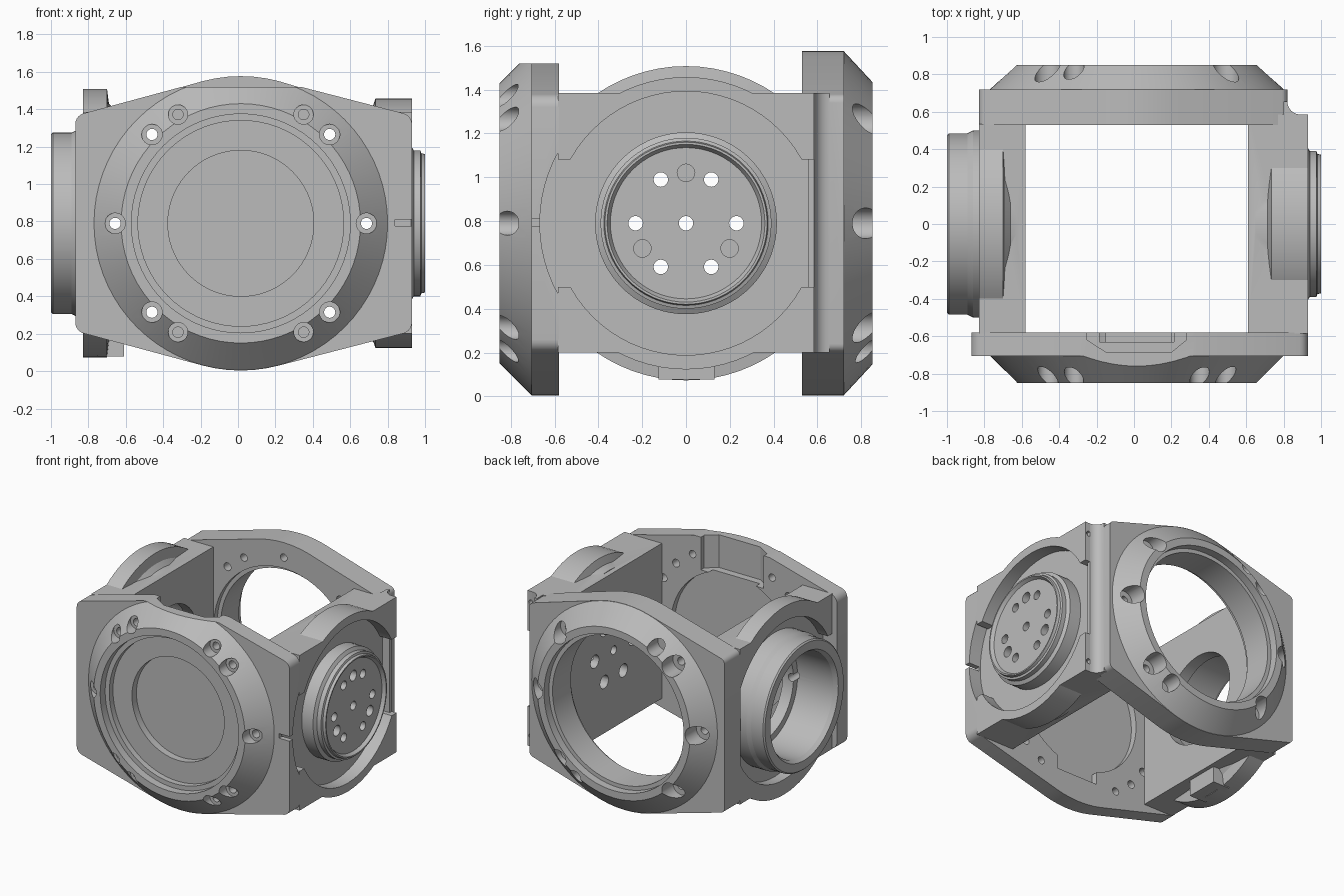
import bpy, bmesh
from math import sin, cos, pi, radians

CX, CZ = 0.015, 0.79      # centre of the front and back bores
SEG = 72

if "Cube" in bpy.data.objects:
    bpy.data.objects.remove(bpy.data.objects["Cube"], do_unlink=True)

grey = bpy.data.materials.new("machined_grey")
grey.use_nodes = True
grey.diffuse_color = (0.5, 0.5, 0.5, 1)
grey.node_tree.nodes["Principled BSDF"].inputs["Base Color"].default_value = (0.5, 0.5, 0.5, 1)


def make(name, bm):
    bmesh.ops.remove_doubles(bm, verts=bm.verts, dist=0.0001)
    bmesh.ops.dissolve_limit(bm, angle_limit=radians(0.5), verts=bm.verts, edges=bm.edges)
    bmesh.ops.recalc_face_normals(bm, faces=bm.faces)
    me = bpy.data.meshes.new(name)
    bm.to_mesh(me)
    bm.free()
    me.materials.append(grey)
    ob = bpy.data.objects.new(name, me)
    bpy.context.collection.objects.link(ob)
    return ob


def lathe(name, axis, profile, u=None, z=CZ, seg=SEG):
    """Revolve a closed (radius, position) profile about a line along x or y."""
    if u is None:
        u = 0 if axis == "x" else CX
    bm = bmesh.new()
    rings = []
    for i in range(seg):
        c, s = cos(2 * pi * i / seg), sin(2 * pi * i / seg)
        rings.append([bm.verts.new((a, u + r * c, z + r * s) if axis == "x"
                                   else (u + r * c, a, z + r * s)) for r, a in profile])
    n = len(profile)
    for i in range(seg):
        p, q = rings[i], rings[(i + 1) % seg]
        for j in range(n):
            k = (j + 1) % n
            if profile[j][0] == 0 and profile[k][0] == 0:
                continue
            if profile[j][0] == 0:
                bm.faces.new((p[j], p[k], q[k]))
            elif profile[k][0] == 0:
                bm.faces.new((p[j], p[k], q[j]))
            else:
                bm.faces.new((p[j], p[k], q[k], q[j]))
    return make(name, bm)


def rod(name, axis, r, a, b, u=None, z=CZ, seg=SEG):
    return lathe(name, axis, [(0, a), (r, a), (r, b), (0, b)], u, z, seg)


def column(name, pts, z0, z1):
    """Extrude an (x, y) outline upwards."""
    bm = bmesh.new()
    low = [bm.verts.new((x, y, z0)) for x, y in pts]
    high = [bm.verts.new((x, y, z1)) for x, y in pts]
    bm.faces.new(low)
    bm.faces.new(high)
    for i in range(len(pts)):
        j = (i + 1) % len(pts)
        bm.faces.new((low[i], low[j], high[j], high[i]))
    return make(name, bm)


def box(name, x, y, z):
    return column(name, [(x[0], y[0]), (x[1], y[0]), (x[1], y[1]), (x[0], y[1])], *z)


def hull_plate(name, x0, x1, half_h, corner, y0, y1):
    """Plate whose outline wraps a big circle and four rounded corners."""
    spots = [(CX, CZ, 0.787, SEG)]
    for x in (x0 + corner, x1 - corner):
        for s in (-1, 1):
            spots.append((x, CZ + s * (half_h - corner), corner, 24))
    bm = bmesh.new()
    for y in (y0, y1):
        for x, z, r, n in spots:
            for i in range(n):
                t = 2 * pi * i / n
                bm.verts.new((x + r * cos(t), y, z + r * sin(t)))
    res = bmesh.ops.convex_hull(bm, input=bm.verts)
    junk = {g for g in res["geom_interior"] + res["geom_unused"] if isinstance(g, bmesh.types.BMVert)}
    bmesh.ops.delete(bm, geom=list(junk), context="VERTS")
    return make(name, bm)


def combine(ob, op, *tools):
    for tool in tools:
        mod = ob.modifiers.new("combine", "BOOLEAN")
        mod.operation, mod.solver, mod.object = op, "EXACT", tool
        bpy.context.view_layer.objects.active = ob
        bpy.ops.object.modifier_apply(modifier=mod.name)
        bpy.data.objects.remove(tool, do_unlink=True)


def cut(ob, *tools):
    combine(ob, "DIFFERENCE", *tools)


def on_circle(r, angle):
    return r * cos(radians(angle)), CZ + r * sin(radians(angle))


def drill(ob, angles, r, a, b):
    """Holes on the flange bolt circle, along y."""
    for angle in angles:
        x, z = on_circle(0.672, angle)
        cut(ob, rod("drill", "y", r, a, b, CX + x, z, 24))


BOLTS = (0, 45, 135, 180, 225, 315)

# Front plate with conical flange and closed stepped dish
front = hull_plate("front_plate", -0.87, 0.93, 0.59, 0.06, -0.705, -0.58)
combine(front, "UNION", lathe("cone", "y", [(0, -0.65), (0.72, -0.65), (0.785, -0.705), (0.64, -0.85), (0, -0.85)]))
cut(front,
    box("top_trim", (-1, 1), (-1, -0.5), (1.52, 1.8)),
    lathe("dish", "y", [(0, -0.9), (0.585, -0.9), (0.585, -0.79), (0.55, -0.79),
                        (0.55, -0.745), (0.39, -0.745), (0.39, -0.69), (0, -0.69)]),
    rod("inner_recess", "y", 0.52, -0.63, -0.5),
    box("side_slot", (0.84, 1), (-0.8, -0.66), (0.775, 0.81)),
    rod("side_relief", "x", 0.667, 0.83, 1),
    column("top_pocket", [(-0.25, -0.5), (-0.25, -0.62), (-0.15, -0.685), (0.2, -0.685),
                          (0.28, -0.62), (0.28, -0.5)], 1.27, 1.6),
    box("bottom_notch", (-0.15, 0.2), (-0.63, -0.5), (0.2, 0.35)))

# Front bolt holes, dowel holes and inner blind holes
drill(front, BOLTS, 0.055, -0.9, -0.765)
drill(front, BOLTS, 0.03, -0.9, -0.5)
drill(front, (60, 120, 240, 300), 0.052, -0.9, -0.765)
drill(front, (60, 120, 240, 300), 0.028, -0.9, -0.5)
drill(front, (30, 150, 210, 330), 0.03, -0.66, -0.5)

# Back plate with open conical flange
back = hull_plate("back_plate", -0.83, 0.82, 0.59, 0.04, 0.53, 0.72)
combine(back, "UNION", lathe("cone", "y", [(0, 0.65), (0.72, 0.65), (0.785, 0.72), (0.645, 0.85), (0, 0.85)]))
cut(back, lathe("bore", "y", [(0, 0.9), (0.59, 0.9), (0.59, 0.79), (0.56, 0.79), (0.56, 0.57),
                              (0.59, 0.57), (0.59, 0.4), (0, 0.4)]))
drill(back, BOLTS, 0.07, 0.95, 0.715)
drill(back, BOLTS, 0.03, 0.95, 0.4)
drill(back, (120, 300), 0.055, 0.95, 0.72)
drill(back, (90, 120, 300), 0.028, 0.4, 0.62)

# Concave blend from the back plate to the end of the left wall
arc = [(0.89 - 0.07 * cos(radians(a)), 0.655 - 0.07 * sin(radians(a))) for a in range(0, 91, 15)]
combine(back, "UNION", column("blend", [(0.8, 0.655)] + arc + [(0.89, 0.56), (0.8, 0.56)], 0.2, 1.385))


def side_wall(name, x0, x1, y0, y1, rim_profile, floor, outer):
    """Flat wall with a round rim, recessed on its outer side and open to both ends."""
    wall = box(name, (x0, x1), (y0, y1), (0.2, 1.385))
    rim = lathe("rim", "x", rim_profile)
    combine(rim, "INTERSECT", box("clip", (-2, 2), (y0, y1), (-1, 3)))
    combine(wall, "UNION", rim)
    cut(wall, rod("recess", "x", 0.602, floor, outer),
        box("recess_ends", sorted((floor, outer)), (-0.8, 0.8), (0.5, 1.08)))
    return wall


# Wall on the left with a drilled round boss
left = side_wall("left_wall", 0.61, 0.93, -0.585, 0.585,
                 [(0, 0.65), (0.6, 0.65), (0.61, 0.715), (0.667, 0.735), (0.667, 0.93), (0, 0.93)], 0.83, 1.2)
combine(left, "UNION", lathe("boss", "x", [(0, 0.75), (0.415, 0.75), (0.415, 0.925), (0.39, 0.94), (0.39, 0.975),
                                           (0.375, 0.98), (0.37, 1.0), (0.36, 1.0), (0.345, 0.975), (0, 0.975)]))
cut(left, rod("centre_hole", "x", 0.033, 0.4, 1.2, 0, CZ, 20))
for a in range(0, 360, 60):
    y, z = on_circle(0.23, a)
    cut(left, rod("hole", "x", 0.033, 0.4, 1.2, y, z, 20), rod("inner_bore", "x", 0.05, 0.4, 0.75, y, z, 20))
for a in (90, 210, 330):
    y, z = on_circle(0.23, a)
    cut(left, rod("pin_hole", "x", 0.04, 0.9, 1.2, y, z, 20))
for z in (CZ - 0.51, CZ + 0.51):
    cut(left, rod("end_hole", "y", 0.02, 0.5, 0.7, 0.9, z, 12))

# Wall on the right with an open tube and a small foot
right = side_wall("right_wall", -0.83, -0.58, -0.585, 0.535,
                  [(0, -0.62), (0.595, -0.62), (0.605, -0.66), (0.64, -0.69), (0.717, -0.7),
                   (0.717, -0.83), (0, -0.83)], -0.75, -1.2)
combine(right, "UNION",
        lathe("tube", "x", [(0, -0.65), (0.5, -0.65), (0.5, -0.86), (0.485, -0.89), (0.485, -0.99),
                            (0.475, -1.0), (0, -1.0)]),
        box("foot", (-0.75, -0.61), (-0.125, 0.13), (0.078, 0.25)))
cut(right, lathe("tube_bore", "x", [(0, -1.1), (0.41, -1.1), (0.41, -1.0), (0.39, -0.97), (0.39, -0.67),
                                    (0.34, -0.67), (0.34, -0.4), (0, -0.4)]))

# Long bolt passages through both walls
drill(left, (0,), 0.03, -1, 1)
drill(right, (180,), 0.03, -1, 1)

# Smooth round surfaces, keep machined edges sharp
for ob in (front, back, left, right):
    bpy.ops.object.select_all(action="DESELECT")
    ob.select_set(True)
    bpy.context.view_layer.objects.active = ob
    bpy.ops.object.shade_smooth_by_angle(angle=radians(25))
